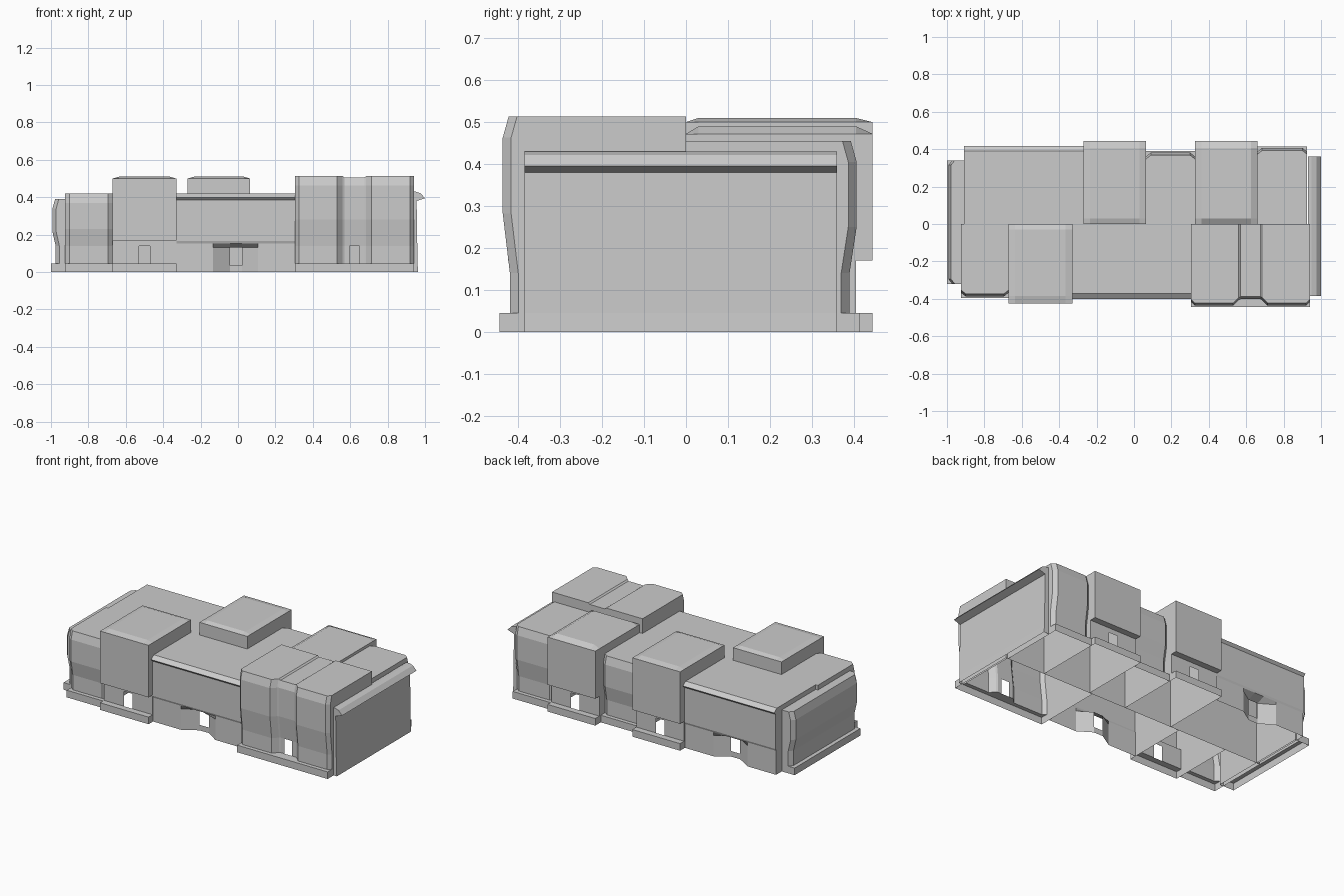
import bpy
import bmesh

cube = bpy.data.objects.get("Cube")
if cube:
    bpy.data.objects.remove(cube, do_unlink=True)

grey = bpy.data.materials.new("plain grey")
grey.use_nodes = True
grey.diffuse_color = (0.6, 0.6, 0.6, 1)
grey.node_tree.nodes["Principled BSDF"].inputs["Base Color"].default_value = (0.6, 0.6, 0.6, 1)

# Directions a module can face: along the wall (u), outward depth (d), height (z)
front = lambda u, d, z: (u, -d, z)
back = lambda u, d, z: (u, d, z)
left_end = lambda u, d, z: (0.93 + d, u, z)
right_end = lambda u, d, z: (-0.9 - d, u, z)


def shell(name, place, columns, profile, door=None):
    """Open-bottomed module. Columns are (u, recess, roof drop);
    profile points are (depth, height, recess weight); door is (column, segment)."""
    bm = bmesh.new()
    top = max(p[1] for p in profile)
    rings = []
    for u, recess, drop in columns:
        rings.append([bm.verts.new(place(u, d - w * recess, z - (drop if z > top - 0.003 else 0)))
                      for d, z, w in profile])
    for c, (a, b) in enumerate(zip(rings, rings[1:])):
        for s in range(len(profile) - 1):
            if (c, s) != door:
                bm.faces.new((a[s], a[s + 1], b[s + 1], b[s]))
    bm.faces.new(rings[0])
    bm.faces.new(rings[-1])
    bmesh.ops.recalc_face_normals(bm, faces=bm.faces)
    mesh = bpy.data.meshes.new(name)
    bm.to_mesh(mesh)
    bm.free()
    mesh.materials.append(grey)
    obj = bpy.data.objects.new(name, mesh)
    bpy.context.collection.objects.link(obj)
    return obj


def bay_profile(plinth, top):
    """Bulging wall panel standing on a plinth."""
    wall = plinth - 0.025
    return [(0, 0, 0), (0, top, 0), (plinth - 0.022, top, 1), (plinth - 0.008, top - 0.05, 1),
            (plinth - 0.008, top * 0.55, 1), (wall, 0.14, 1), (wall, 0.045, 1),
            (plinth, 0.045, 0), (plinth, 0, 0)]


def bay(name, place, u0, u1, plinth, top):
    cols = [(u0, 0.02, 0), (u0 + 0.025, 0, 0), (u1 - 0.025, 0, 0), (u1, 0.02, 0)]
    shell(name, place, cols, bay_profile(plinth, top))


def block(name, place, u0, u1, depth, top, chamfer):
    """Tall overhanging block above a recessed doorway."""
    mid, wall = (u0 + u1) / 2, depth - 0.04
    cols = [(u0, 0, chamfer), (u0 + 0.035, 0, 0), (mid - 0.03, 0, 0),
            (mid + 0.03, 0, 0), (u1 - 0.035, 0, 0), (u1, 0, chamfer)]
    prof = [(0, 0, 0), (0, top - chamfer, 0), (0.03, top, 0), (depth - 0.04, top, 0),
            (depth, top - chamfer, 0), (depth, 0.17, 0), (wall, 0.17, 0), (wall, 0.14, 0),
            (wall, 0.045, 0), (depth, 0.045, 0), (depth, 0, 0)]
    shell(name, place, cols, prof, door=(2, 7))


def long_wall(name, place, u0, u1, depth):
    """Long wall with an eave ledge and a dished niche around its door."""
    mid, wall, low = (u0 + u1) / 2, depth - 0.015, depth - 0.02
    cols = [(u0, 0, 0), (mid - 0.12, 0, 0), (mid - 0.03, 0.055, 0),
            (mid + 0.035, 0.055, 0), (mid + 0.12, 0, 0), (u1, 0, 0)]
    prof = [(0, 0, 0), (0, 0.42, 0), (depth - 0.028, 0.42, 0), (depth, 0.4, 0),
            (wall, 0.385, 0), (wall, 0.165, 0), (low, 0.152, 0), (low, 0.132, 1),
            (low, 0.035, 1), (low, 0, 1)]
    shell(name, place, cols, prof, door=(2, 7))


# Front row
bay("front_side_bay", front, -0.925, -0.67, 0.395, 0.42)
block("front_block", front, -0.67, -0.33, 0.425, 0.51, 0.01)
long_wall("front_long_wall", front, -0.33, 0.305, 0.4)

# Front double bay with a recessed entrance and lowered roof between
double_cols = [(0.305, 0.02, 0), (0.325, 0, 0), (0.53, 0, 0), (0.56, 0.03, 0),
               (0.57, 0.035, 0.008), (0.595, 0.035, 0.008), (0.65, 0.035, 0.008),
               (0.675, 0.035, 0.008), (0.685, 0.03, 0), (0.715, 0, 0), (0.92, 0, 0), (0.94, 0.02, 0)]
shell("front_double_bay", front, double_cols, bay_profile(0.445, 0.513), door=(5, 5))

# Back row
bay("back_side_bay", back, 0.66, 0.925, 0.415, 0.455)
block("back_low_block", back, 0.325, 0.66, 0.445, 0.49, 0.018)
bay("back_middle_bay", back, 0.065, 0.325, 0.39, 0.42)
block("back_high_block", back, -0.27, 0.065, 0.445, 0.51, 0.01)
long_wall("back_long_wall", back, -0.91, -0.27, 0.417)

# End walls
bay("right_end_bay", right_end, -0.32, 0.34, 0.1, 0.39)
ledge = [(0, 0, 0), (0, 0.43, 0), (0.02, 0.43, 0), (0.045, 0.422, 0), (0.07, 0.395, 0),
         (0.025, 0.38, 0), (0.03, 0.045, 0), (0.033, 0, 0)]
shell("left_end_wall", left_end, [(-0.385, 0, 0), (0.36, 0, 0)], ledge)
